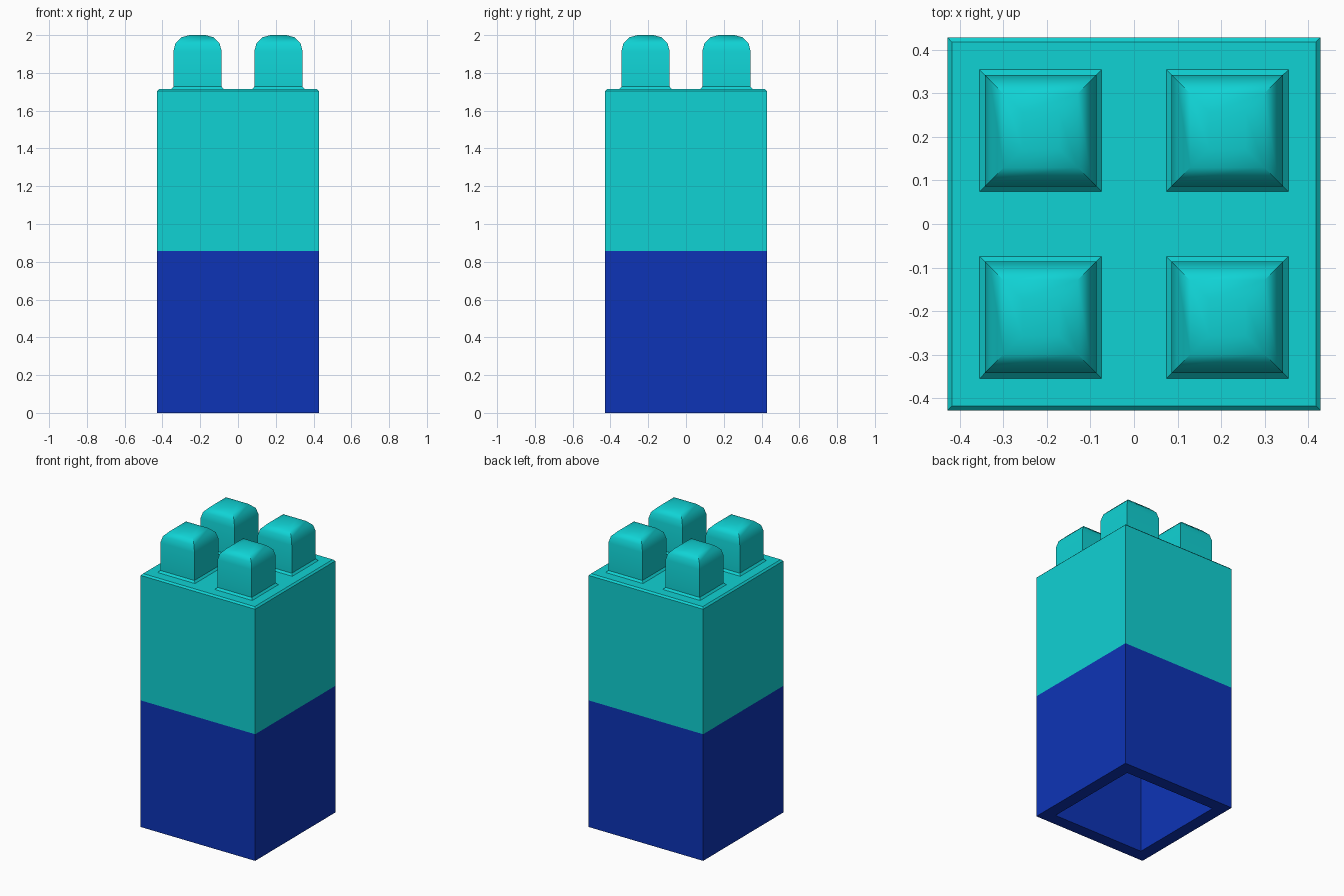
import bpy, bmesh
from math import sin, cos, radians

cube = bpy.data.objects.get("Cube")
if cube:
    bpy.data.objects.remove(cube, do_unlink=True)

HALF, TOP, SPLIT = 0.4286, 1.714, 0.857   # half width, deck height, colour break
INNER, CEILING = 0.344, 1.63              # cavity half width and ceiling
CHAMFER = 0.011


def material(name, rgb):
    mat = bpy.data.materials.new(name)
    mat.use_nodes = True
    color = (*rgb, 1.0)
    mat.diffuse_color = color
    mat.node_tree.nodes["Principled BSDF"].inputs["Base Color"].default_value = color
    return mat


teal = material("teal", (0.005, 0.645, 0.658))
blue = material("blue", (0.004, 0.034, 0.468))


def square_loft(name, profile, center, cap_start, mats):
    """Sweep a (half width, height) profile round a square."""
    bm = bmesh.new()
    rings = [[bm.verts.new((sx * r, sy * r, z))
              for sx, sy in ((-1, -1), (1, -1), (1, 1), (-1, 1))] for r, z in profile]
    for low, high in zip(rings, rings[1:]):
        for i in range(4):
            j = (i + 1) % 4
            bm.faces.new((low[i], low[j], high[j], high[i]))
    bm.faces.new(rings[-1])
    if cap_start:
        bm.faces.new(rings[0][::-1])
    # Lower half takes the second material
    for face in bm.faces:
        if len(mats) > 1 and face.calc_center_median().z < SPLIT:
            face.material_index = 1
    mesh = bpy.data.meshes.new(name)
    bm.to_mesh(mesh)
    bm.free()
    for mat in mats:
        mesh.materials.append(mat)
    obj = bpy.data.objects.new(name, mesh)
    obj.location = center
    bpy.context.collection.objects.link(obj)
    return obj


# Hollow brick body, from cavity ceiling down, round the rim and up outside
square_loft("brick_body",
            [(INNER, CEILING), (INNER, SPLIT), (INNER, 0), (HALF, 0), (HALF, SPLIT),
             (HALF, TOP - CHAMFER), (HALF - CHAMFER, TOP)],
            (0, 0, 0), True, [teal, blue])

# Studs with a flared foot and a rounded top
WALL, RADIUS, STUD_H, OFFSET = 0.128, 0.086, 0.286, 0.2143
stud_profile = [(WALL + 0.012, 0), (WALL, 0.013)]
stud_profile += [(WALL - RADIUS + RADIUS * cos(radians(a)),
                  STUD_H - RADIUS + RADIUS * sin(radians(a))) for a in range(0, 91, 30)]

for side, sx in (("left", 1), ("right", -1)):
    for end, sy in (("front", -1), ("back", 1)):
        stud = square_loft(f"stud_{end}_{side}", stud_profile,
                           (sx * OFFSET, sy * OFFSET, TOP), False, [teal])
        bpy.ops.object.select_all(action="DESELECT")
        stud.select_set(True)
        bpy.context.view_layer.objects.active = stud
        bpy.ops.object.shade_smooth_by_angle(angle=radians(35))
